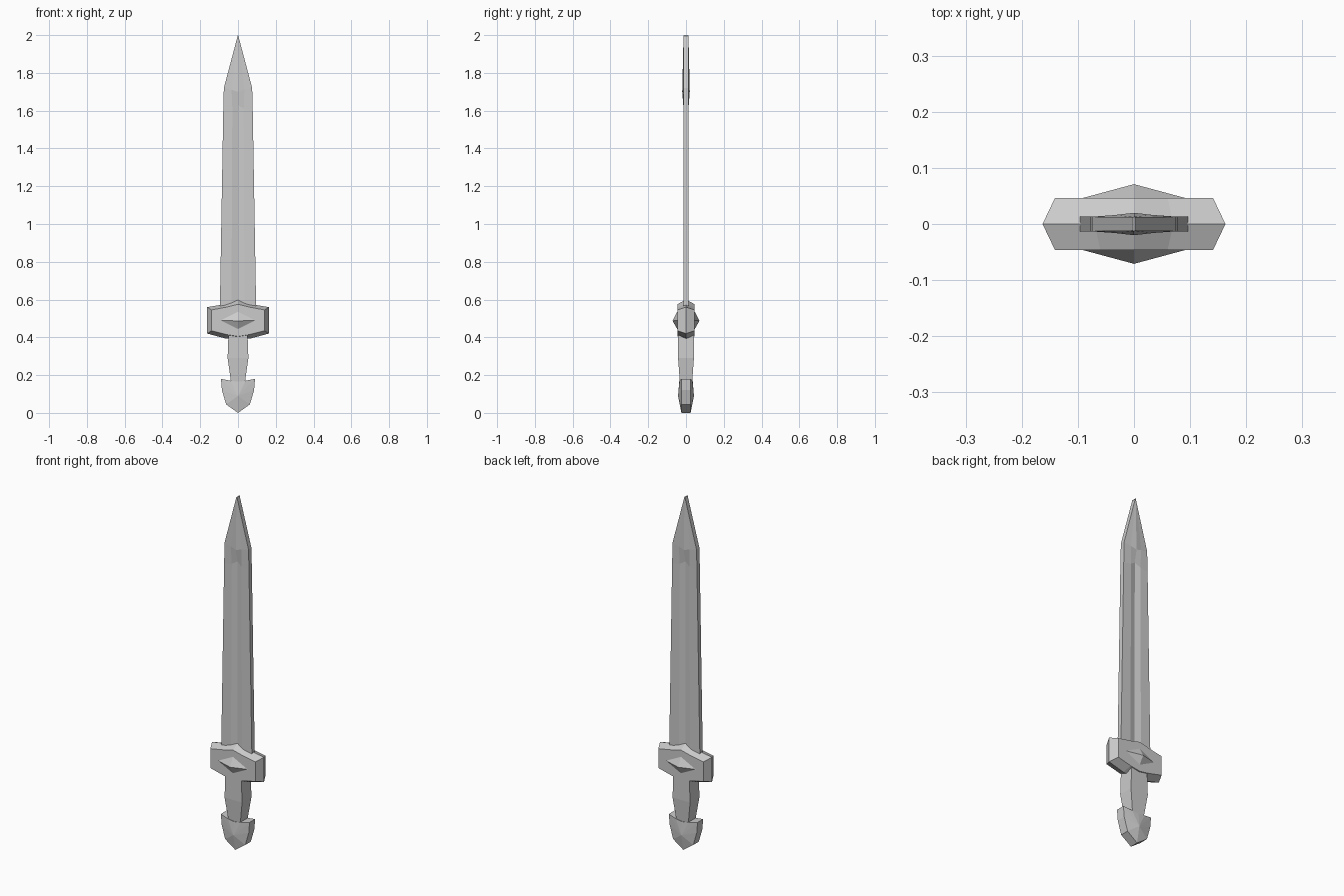
import bpy, bmesh

if "Cube" in bpy.data.objects:
    bpy.data.objects.remove(bpy.data.objects["Cube"])


def loft(name, rings, apexes=(None, None)):
    """Skin matching closed rings; close each end with a face or a fan to an apex."""
    bm = bmesh.new()
    loops = [[bm.verts.new(p) for p in ring] for ring in rings]
    n = len(loops[0])
    for a, b in zip(loops, loops[1:]):
        for i in range(n):
            j = (i + 1) % n
            bm.faces.new((a[i], a[j], b[j], b[i]))
    for ring, apex in zip((loops[0], loops[-1]), apexes):
        if apex is None:
            bm.faces.new(ring)
        else:
            tip = bm.verts.new(apex)
            for i in range(n):
                bm.faces.new((ring[i], ring[(i + 1) % n], tip))
    bmesh.ops.recalc_face_normals(bm, faces=bm.faces)
    mesh = bpy.data.meshes.new(name)
    bm.to_mesh(mesh)
    bm.free()
    obj = bpy.data.objects.new(name, mesh)
    bpy.context.collection.objects.link(obj)
    return obj


def mirrored(half):
    """Complete a right-hand outline whose first and last points lie on x = 0."""
    return half + [(-p[0], *p[1:]) for p in half[-2:0:-1]]


# Blade: fullered section that turns into a ridged point
def blade_ring(edge, mid, centre):
    half = [(centre[0], -centre[1], centre[2]), (mid[0], -mid[1], mid[2]),
            (edge[0], -edge[1], edge[2])]
    back = [(x, -y, z) for x, y, z in half[::-1]]
    return mirrored(half + back)


loft("blade", [
    blade_ring((.097, .013, .5), (.035, .013, .5), (0, .005, .5)),
    blade_ring((.078, .013, 1.6), (.03, .013, 1.61), (0, .006, 1.63)),
    blade_ring((.075, .013, 1.72), (.034, .016, 1.71), (0, .02, 1.70)),
    blade_ring((.002, .012, 1.995), (.001, .0125, 1.998), (0, .013, 2.0)),
])

# Guard: bevelled outwards to a ridge around its mid plane
mid_line = mirrored([(0, .60), (.07, .575), (.163, .56), (.163, .42), (.07, .395), (0, .39)])
face_line = mirrored([(0, .575), (.06, .56), (.141, .545), (.141, .435), (.06, .415), (0, .405)])
loft("guard", [
    [(x, -.046, z) for x, z in face_line],
    [(x, 0, z) for x, z in mid_line],
    [(x, .046, z) for x, z in face_line],
])

# Pyramid bosses on both faces of the guard
for label, s in (("front", -1), ("back", 1)):
    diamond = [(.1, .49), (0, .54), (-.1, .49), (0, .44)]
    loft(label + "_boss", [[(x, s * .044, z) for x, z in diamond]],
         (None, (0, s * .071, .487)))

# Grip: square section swelling in the middle
loft("grip", [[(w, -d, z), (w, d, z), (-w, d, z), (-w, -d, z)]
              for w, d, z in ((.036, .03, .13), (.038, .033, .17),
                              (.055, .042, .29), (.05, .042, .43))])

# Pommel: horned shield shape, thickest in the middle
pommel = mirrored([(0, .036, .165), (.04, .034, .17), (.09, .025, .18),
                   (.085, .025, .12), (.063, .025, .045), (0, .024, 0)])
loft("pommel", [[(x, -t, z) for x, t, z in pommel], pommel],
     ((0, -.042, .09), (0, .042, .09)))
